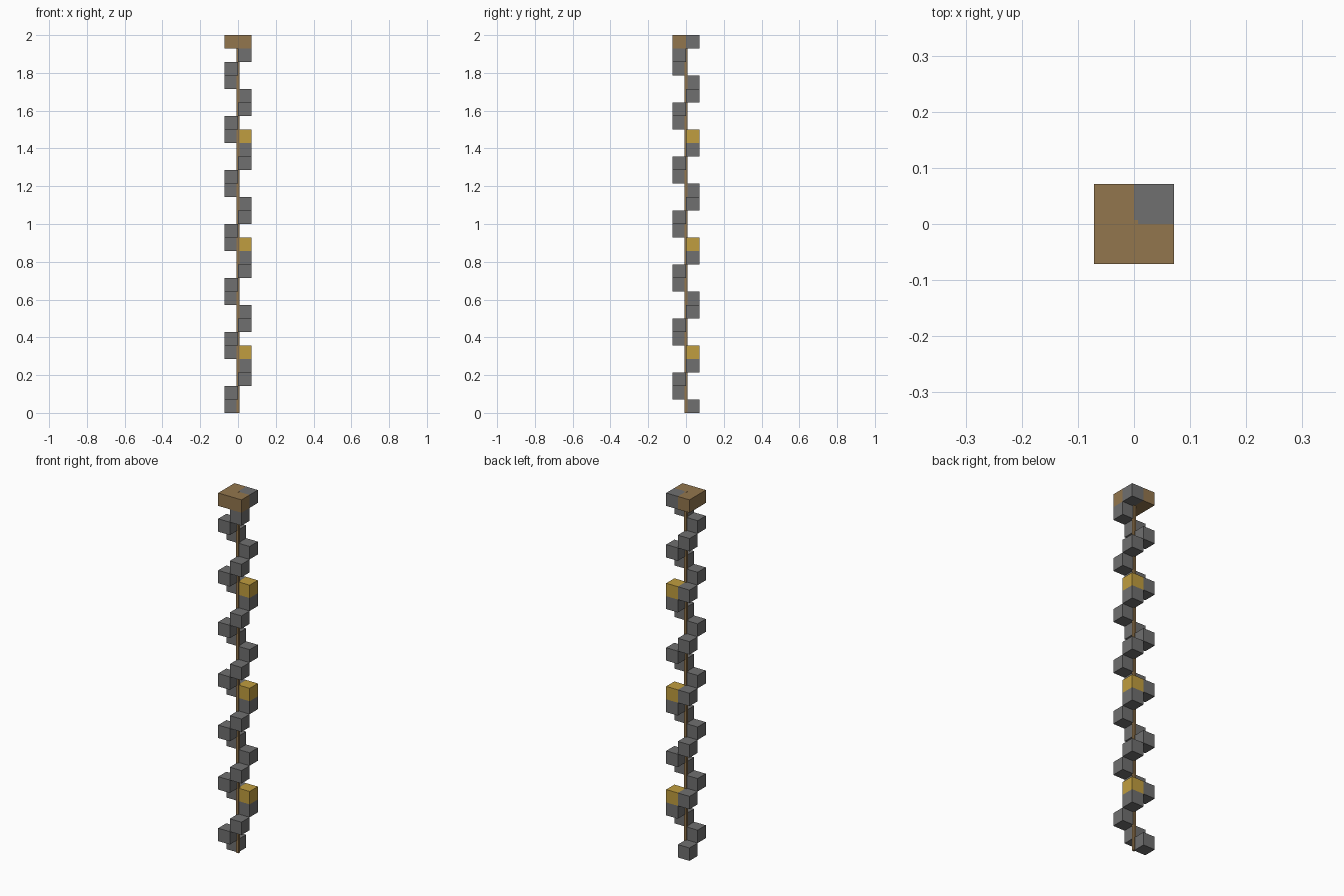
import bpy
import bmesh
from mathutils import Matrix, Vector

LEVELS = 28
UNIT = 2 / LEVELS

if "Cube" in bpy.data.objects:
    bpy.data.objects.remove(bpy.data.objects["Cube"], do_unlink=True)


def make_material(name, color):
    mat = bpy.data.materials.new(name)
    mat.use_nodes = True
    mat.diffuse_color = (*color, 1)
    mat.node_tree.nodes["Principled BSDF"].inputs["Base Color"].default_value = (*color, 1)
    return mat


stone = make_material("stone grey", (0.16, 0.16, 0.16))
wood = make_material("wood brown", (0.29, 0.18, 0.075))
gold = make_material("gold yellow", (0.53, 0.34, 0.05))


def make_box(name, center, size, mat):
    mesh = bpy.data.meshes.new(name)
    bm = bmesh.new()
    bmesh.ops.create_cube(bm, size=1, matrix=Matrix.Translation(center) @ Matrix.Diagonal((*size, 1)))
    bm.to_mesh(mesh)
    bm.free()
    mesh.materials.append(mat)
    obj = bpy.data.objects.new(name, mesh)
    bpy.context.collection.objects.link(obj)
    return obj


def block(name, corner, level, mat):
    center = Vector((corner[0] / 2, corner[1] / 2, level + 0.5)) * UNIT
    return make_box(name, center, (UNIT, UNIT, UNIT), mat)


# Spiral of steps, one quarter turn per level
CORNERS = [(-1, 1), (-1, -1), (1, -1), (1, 1)]
for level in range(LEVELS):
    block(f"step_{level + 1}", CORNERS[level % 4], level, stone)

# Gold blocks on every second turn
for level in range(4, LEVELS, 8):
    block(f"gold_block_{level // 8 + 1}", CORNERS[3], level, gold)

# Landing around the last step
for i, corner in enumerate(CORNERS[:3]):
    block(f"landing_{i + 1}", corner, LEVELS - 1, wood)

# Thin central pole, its top just proud of the landing
make_box("central_pole", (0, 0, 1.0002), (UNIT / 5, UNIT / 5, 2.0004), wood)
